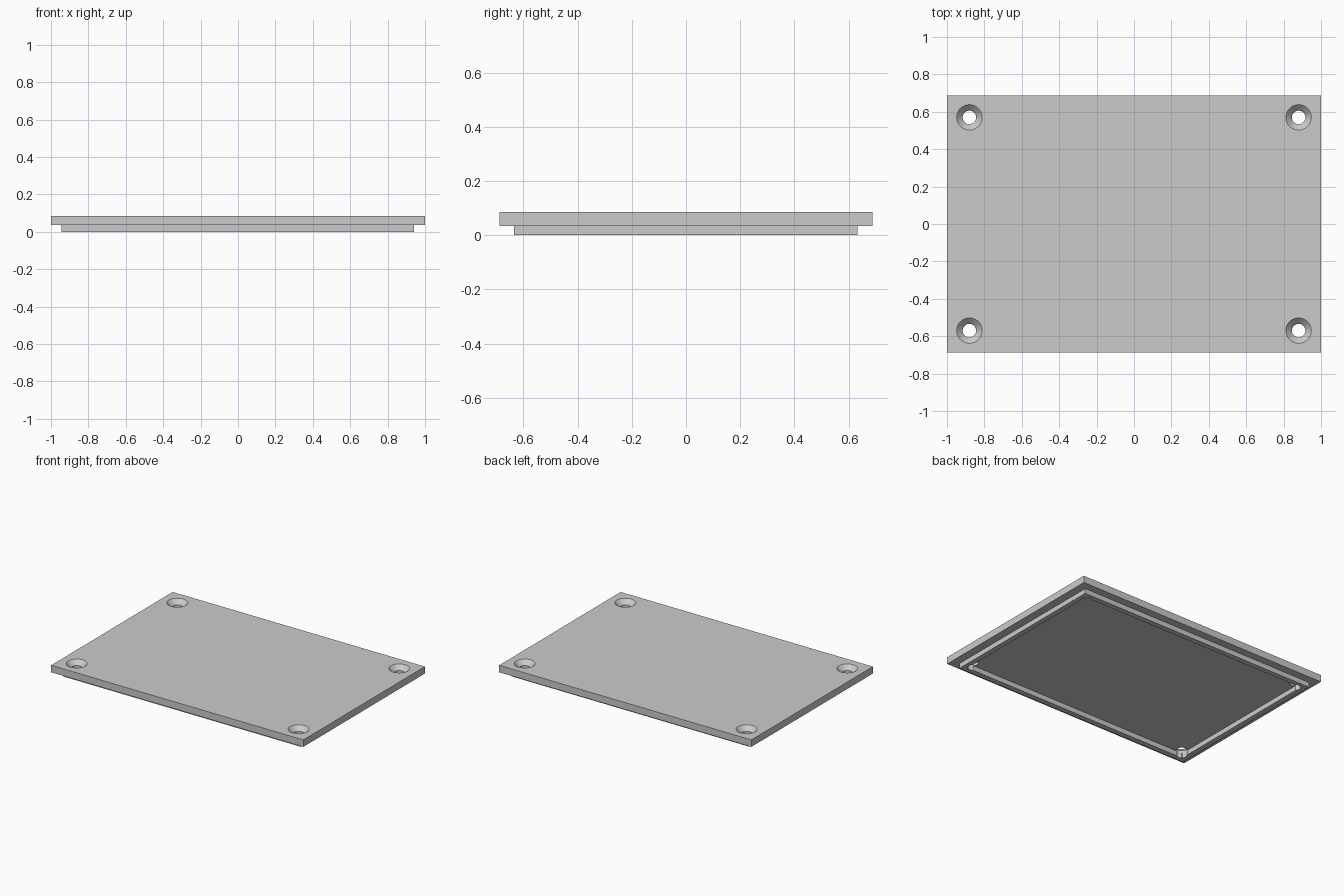
import bpy, bmesh

if "Cube" in bpy.data.objects:
    bpy.data.objects.remove(bpy.data.objects["Cube"])

grey = bpy.data.materials.new("light grey")
grey.diffuse_color = (0.6, 0.6, 0.6, 1)
grey.use_nodes = True
grey.node_tree.nodes["Principled BSDF"].inputs["Base Color"].default_value = grey.diffuse_color

PLATE = (-1.0, 1.0, -0.688, 0.688)      # x and y extents
LIP = (-0.945, 0.942, -0.635, 0.632)
LIP_WALL = 0.038
Z_LIP, Z_TOP = 0.035, 0.085             # underside and top of the plate
HOLE_X, HOLE_Y, HOLE_R, SINK_R = 0.88, 0.57, 0.036, 0.068


def make_object(name, bm):
    bmesh.ops.recalc_face_normals(bm, faces=bm.faces)
    mesh = bpy.data.meshes.new(name)
    bm.to_mesh(mesh)
    bm.free()
    mesh.materials.append(grey)
    obj = bpy.data.objects.new(name, mesh)
    bpy.context.collection.objects.link(obj)
    return obj


def rect_ring(bm, rect, z):
    x0, x1, y0, y1 = rect
    return [bm.verts.new((x, y, z)) for x, y in ((x0, y0), (x1, y0), (x1, y1), (x0, y1))]


def bridge(bm, a, b):
    n = len(a)
    for i in range(n):
        bm.faces.new((a[i], a[(i + 1) % n], b[(i + 1) % n], b[i]))


# Flat cover plate
bm = bmesh.new()
low, high = rect_ring(bm, PLATE, Z_LIP), rect_ring(bm, PLATE, Z_TOP)
bridge(bm, low, high)
bm.faces.new(low)
bm.faces.new(high)
plate = make_object("cover_plate", bm)

# Thin locating lip under the plate
bm = bmesh.new()
x0, x1, y0, y1 = LIP
inner = (x0 + LIP_WALL, x1 - LIP_WALL, y0 + LIP_WALL, y1 - LIP_WALL)
rings = [rect_ring(bm, r, z) for r, z in
         ((LIP, 0), (LIP, Z_LIP), (inner, Z_LIP), (inner, 0))]
for i in range(4):
    bridge(bm, rings[i], rings[(i + 1) % 4])
lip = make_object("locating_lip", bm)

# Countersunk screw hole cutters, one per corner
bm = bmesh.new()
shaft_top = Z_TOP - (SINK_R - HOLE_R)
profile = ((HOLE_R, -0.05), (HOLE_R, shaft_top), (SINK_R, Z_TOP), (SINK_R, Z_TOP + 0.05))
for sx in (-1, 1):
    for sy in (-1, 1):
        loops = []
        for r, z in profile:
            verts = bmesh.ops.create_circle(bm, segments=48, radius=r)["verts"]
            bmesh.ops.translate(bm, verts=verts, vec=(sx * HOLE_X, sy * HOLE_Y, z))
            loops.append(verts)
        for a, b in zip(loops, loops[1:]):
            bridge(bm, a, b)
        bm.faces.new(loops[0])
        bm.faces.new(loops[-1])
cutter = make_object("screw_hole_cutter", bm)
cutter.hide_render = True
cutter.hide_set(True)

# Drill the holes and smooth their round walls
for obj in (plate, lip):
    mod = obj.modifiers.new("screw_holes", "BOOLEAN")
    mod.operation = "DIFFERENCE"
    mod.solver = "EXACT"
    mod.object = cutter
    bpy.ops.object.select_all(action="DESELECT")
    obj.select_set(True)
    bpy.context.view_layer.objects.active = obj
    bpy.ops.object.modifier_apply(modifier=mod.name)
    bpy.ops.object.shade_smooth_by_angle(angle=0.5)
